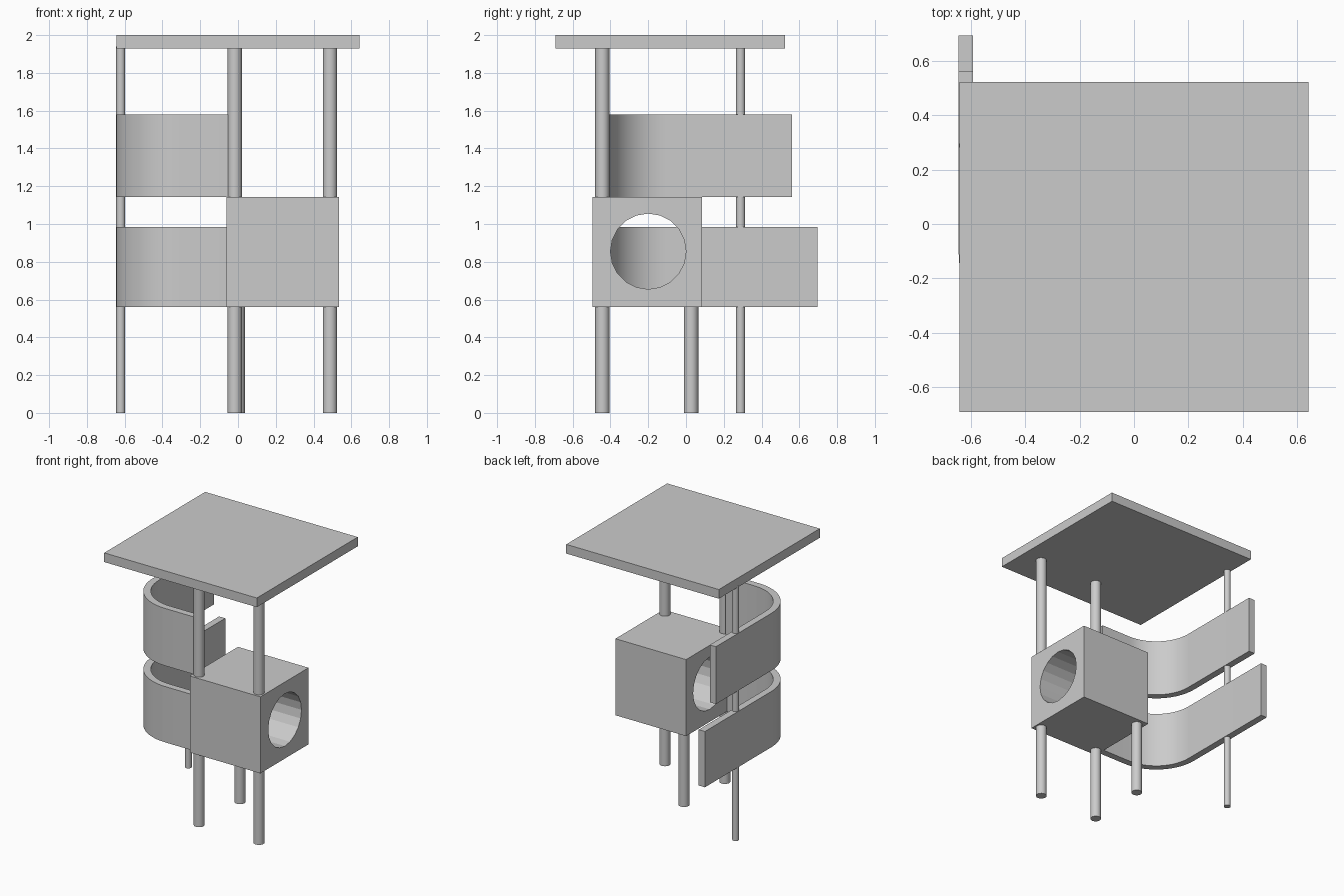
import bpy, bmesh, math

if "Cube" in bpy.data.objects:
    bpy.data.objects.remove(bpy.data.objects["Cube"])


def box(name, lo, hi):
    bpy.ops.mesh.primitive_cube_add(size=1, location=[(a + b) / 2 for a, b in zip(lo, hi)])
    ob = bpy.context.object
    ob.name = name
    ob.scale = [b - a for a, b in zip(lo, hi)]
    bpy.ops.object.transform_apply(location=False, rotation=False, scale=True)
    return ob


def post(name, x, y, r, top):
    bpy.ops.mesh.primitive_cylinder_add(vertices=20, radius=r, depth=top, location=(x, y, top / 2))
    ob = bpy.context.object
    ob.name = name
    bpy.ops.object.shade_smooth_by_angle(angle=math.radians(30))
    return ob


def band(name, y_end, z0, z1, x_end=-0.05, left=-0.646, front=-0.457, R=0.35, t=0.052, n=14):
    # J-shaped plan: short front run, quarter-circle corner, long left run
    cx, cy = left + R, front + R

    def path(r):
        arc = [(cx - r * math.sin(a), cy - r * math.cos(a))
               for a in (math.pi / 2 * i / n for i in range(n + 1))]
        return [(x_end, cy - r)] + arc + [(cx - r, y_end)]

    bm = bmesh.new()
    outer, inner = path(R), path(R - t)
    o = [bm.verts.new((x, y, z0)) for x, y in outer]
    i = [bm.verts.new((x, y, z0)) for x, y in inner]
    faces = [bm.faces.new((o[k], o[k + 1], i[k + 1], i[k])) for k in range(len(o) - 1)]
    ext = bmesh.ops.extrude_face_region(bm, geom=faces, use_keep_orig=True)
    verts = [g for g in ext["geom"] if isinstance(g, bmesh.types.BMVert)]
    bmesh.ops.translate(bm, verts=verts, vec=(0, 0, z1 - z0))
    bmesh.ops.recalc_face_normals(bm, faces=bm.faces[:])
    me = bpy.data.meshes.new(name)
    bm.to_mesh(me)
    bm.free()
    ob = bpy.data.objects.new(name, me)
    bpy.context.collection.objects.link(ob)
    bpy.ops.object.select_all(action='DESELECT')
    ob.select_set(True)
    bpy.context.view_layer.objects.active = ob
    bpy.ops.object.shade_smooth_by_angle(angle=math.radians(30))


# flat roof slab
box("roof", (-0.643, -0.692, 1.93), (0.643, 0.523, 2.0))

# cabin block with a round tunnel running through it along x
cabin = box("cabin", (-0.06, -0.495, 0.56), (0.535, 0.085, 1.143))
bpy.ops.mesh.primitive_cylinder_add(vertices=20, radius=0.2, depth=1.0,
                                    location=(0.24, -0.2, 0.855), rotation=(0, math.pi / 2, 0))
cutter = bpy.context.object
cutter.name = "tunnel_cutter"
cutter.hide_render = True
cutter.display_type = 'WIRE'
mod = cabin.modifiers.new("tunnel", 'BOOLEAN')
mod.operation = 'DIFFERENCE'
mod.solver = 'EXACT'
mod.object = cutter

# curved wall bands
band("lower_curved_wall", 0.695, 0.56, 0.985)
band("upper_curved_wall", 0.562, 1.143, 1.58)

# posts: two tall in front, a short one under the cabin, a thin one at the left
post("front_left_post", -0.017, -0.443, 0.038, 1.94)
post("front_right_post", 0.487, -0.443, 0.038, 1.94)
post("back_short_post", -0.002, 0.027, 0.038, 0.57)
post("thin_side_post", -0.621, 0.289, 0.024, 1.94)
